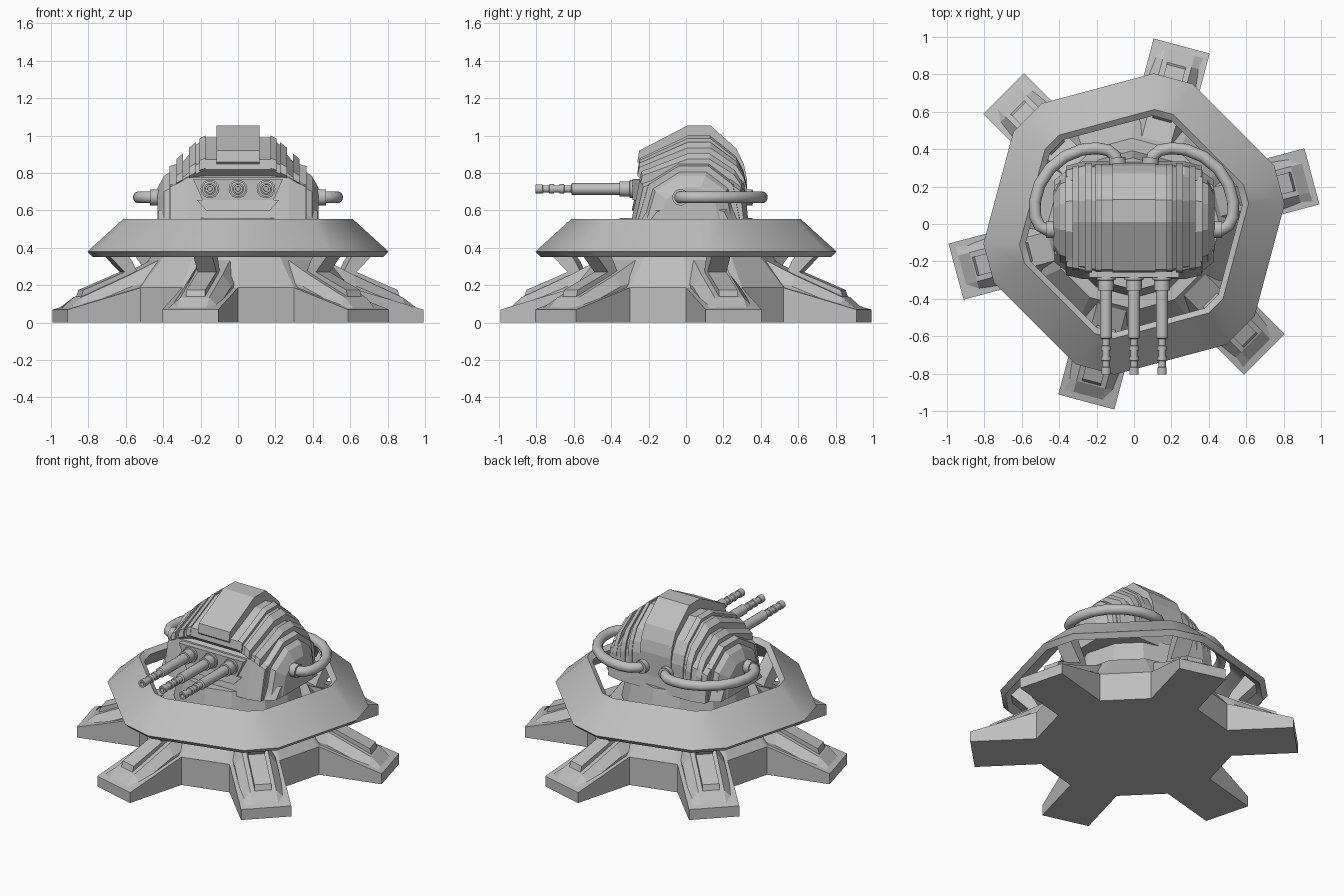
import bpy, bmesh, math
from mathutils import Vector

if "Cube" in bpy.data.objects:
    bpy.data.objects.remove(bpy.data.objects["Cube"])

grey = bpy.data.materials.new("plain grey")
grey.diffuse_color = (0.52, 0.52, 0.52, 1)
grey.use_nodes = True
grey.node_tree.nodes["Principled BSDF"].inputs["Base Color"].default_value = grey.diffuse_color


def finish(name, bm, smooth=None):
    bmesh.ops.recalc_face_normals(bm, faces=bm.faces[:])
    me = bpy.data.meshes.new(name)
    bm.to_mesh(me)
    bm.free()
    me.materials.append(grey)
    ob = bpy.data.objects.new(name, me)
    bpy.context.collection.objects.link(ob)
    if smooth:
        bpy.ops.object.select_all(action='DESELECT')
        ob.select_set(True)
        bpy.context.view_layer.objects.active = ob
        bpy.ops.object.shade_smooth_by_angle(angle=math.radians(smooth))
    return ob


def loft(name, sections, loop=False, smooth=None):
    """Skin equal-length closed sections; cap the ends unless looped."""
    bm = bmesh.new()
    rows = [[bm.verts.new(p) for p in s] for s in sections]
    n = len(rows[0])
    pairs = list(zip(rows, rows[1:])) + ([(rows[-1], rows[0])] if loop else [])
    for a, b in pairs:
        for i in range(n):
            j = (i + 1) % n
            bm.faces.new((a[i], a[j], b[j], b[i]))
    if not loop:
        bm.faces.new(rows[0])
        bm.faces.new(rows[-1])
    return finish(name, bm, smooth)


def tube(name, path, sides=14):
    """Round tube along (point, radius) pairs."""
    pts = [Vector(p) for p, r in path]
    secs = []
    for i, (p, r) in enumerate(path):
        a, b = max(i - 1, 0), min(i + 1, len(pts) - 1)
        t = (pts[b] - pts[a]).normalized()
        u = t.cross(Vector((0, 0, 1))).normalized()
        v = u.cross(t)
        secs.append([pts[i] + r * (math.cos(k * math.tau / sides) * u + math.sin(k * math.tau / sides) * v)
                     for k in range(sides)])
    return loft(name, secs, smooth=40)


LEGS = [math.radians(15 + 60 * k) for k in range(6)]


def polar(r, w, z, a):
    """Point at distance r along a leg direction, w to its side."""
    return (r * math.cos(a) - w * math.sin(a), r * math.sin(a) + w * math.cos(a), z)


def twelve(d, w, z):
    """Hexagon with its corners cut off, a cut facing each leg."""
    return [polar(d, s * w, z, a) for a in LEGS for s in (-1, 1)]


# hub: straight wall, then a sloping cone, then the turret neck
loft("hub", [twelve(.58, .155, 0), twelve(.58, .155, .187), twelve(.44, .13, .36)])
loft("turret_neck", [twelve(.38, .11, .34), twelve(.34, .10, .56)])

# sloping armour ring
loft("armour_ring", [twelve(.805, .107, .38), twelve(.62, .052, .555),
                     twelve(.585, .052, .53), twelve(.775, .104, .35)], loop=True, smooth=31)

# six legs
for a in LEGS:
    def bar(name, prof, half):
        loft(name, [[polar(r, -half, z, a) for r, z in prof], [polar(r, half, z, a) for r, z in prof]])

    bar("leg_foot", [(.3, 0), (.985, 0), (.985, .07), (.58, .187), (.3, .187)], .155)
    # raised rib with sloping sides
    spine = [(.955, .078, .076), (.89, .085, .135), (.62, .195, .255), (.44, .24, .345)]
    loft("leg_rib", [[polar(r, -.13, zb - .03, a), polar(r, -.13, zb, a), polar(r, -.08, zt, a),
                      polar(r, .08, zt, a), polar(r, .13, zb, a), polar(r, .13, zb - .03, a)]
                     for r, zb, zt in spine])
    bar("leg_top_bar", [(.89, .11), (.87, .175), (.62, .28), (.58, .28), (.58, .24)], .052)
    bar("ring_strut", [(.56, .25), (.63, .26), (.745, .375), (.68, .44), (.60, .33)], .052)

# turret: side profile scaled to make layered slices
SIDE = [(-.2, .53), (-.19, .79), (-.26, .86), (-.25, .92), (.01, 1.055), (.13, 1.055),
        (.27, .93), (.31, .845), (.325, .77), (.325, .53)]


def cut(x, top, sy):
    k = (top - .53) / .525
    return [(x, .03 + (y - .03) * sy, .53 + (z - .53) * k) for y, z in SIDE]


loft("turret_centre", [cut(x, 1.055, 1) for x in (-.115, .115)])
loft("turret_shoulders", [cut(-.25, .93, .95), cut(-.175, .99, .98), cut(.175, .99, .98), cut(.25, .93, .95)])

LOW = [(-.295, .53), (-.245, .775), (-.18, .80), (.25, .80), (.31, .75), (.335, .53)]
loft("turret_chassis", [[(x, y * k, .53 + (z - .53) * h) for y, z in LOW]
                        for x, k, h in ((-.36, .93, .8), (-.27, 1, 1), (.27, 1, 1), (.36, .93, .8))])

POD = [(-.26, .53), (-.20, .74), (-.04, .84), (.12, .84), (.25, .74), (.29, .53)]


def pod(x, k, h):
    return [(x, .02 + (y - .02) * k, .53 + (z - .53) * h) for y, z in POD]


hose_path = [(.41, -.03), (.47, -.03), (.505, -.01), (.528, .04), (.53, .12), (.505, .21), (.45, .295),
             (.37, .36), (.28, .397), (.2, .405), (.14, .395), (.1, .365), (.085, .30)]
for s, side in ((1, "right"), (-1, "left")):
    # stepped ridges
    loft(side + "_inner_ridge", [cut(s * .175, 1.0, .99), cut(s * .205, .985, .99)])
    loft(side + "_middle_ridge", [cut(s * .225, .965, 1), cut(s * .262, .935, 1)])
    loft(side + "_outer_slice", [cut(s * .25, .91, .93), cut(s * .325, .83, .9)])
    loft(side + "_outer_ridge", [cut(s * .295, .905, .96), cut(s * .328, .875, .94)])
    # side pod with framed plate
    loft(side + "_pod_frame", [pod(s * .32, 1.04, 1.03), pod(s * .365, 1, .99)])
    loft(side + "_pod", [pod(s * .36, .9, .9), pod(s * .395, .84, .82), pod(s * .43, .58, .62)])
    loft(side + "_pod_skirt", [pod(s * .36, .98, .45), pod(s * .425, .80, .3)])
    # hose with sockets
    tube(side + "_hose", [((s * x, y, .67), .032) for x, y in hose_path])
    tube(side + "_hose_side_socket", [((s * .38, -.03, .67), .044), ((s * .47, -.03, .67), .044)])
    tube(side + "_hose_back_socket", [((s * .085, .29, .67), .044), ((s * .09, .355, .67), .044)])

# gun mount plates on the sloping front
loft("gun_mount", [[(-.19, y, .655), (.19, y, .655), (.24, y - .0, .767), (-.24, y, .767)]
                   for y in (-.285, -.2)])
loft("lower_front_plate", [[(-.17, -.29 + d, .60), (.17, -.29 + d, .60), (.22, -.278 + d, .655), (-.22, -.278 + d, .655)]
                           for d in (0, .05)])

# three stepped barrels
steps = [(-.25, .05), (-.30, .05), (-.301, .042), (-.355, .042), (-.356, .032), (-.61, .032),
         (-.615, .02), (-.65, .02), (-.652, .026), (-.675, .026), (-.677, .02), (-.705, .02),
         (-.707, .026), (-.73, .026), (-.732, .02), (-.765, .02), (-.767, .025), (-.805, .025),
         (-.805, .013), (-.77, .012)]
for i, x in enumerate((-.15, 0, .15)):
    bm = bmesh.new()
    n = 14
    rows = [[bm.verts.new((x + r * math.cos(k * math.tau / n), y, .715 + r * math.sin(k * math.tau / n)))
             for k in range(n)] for y, r in steps]
    for a, b in zip(rows, rows[1:]):
        for k in range(n):
            bm.faces.new((a[k], a[(k + 1) % n], b[(k + 1) % n], b[k]))
    bm.faces.new(rows[0])
    bm.faces.new(rows[-1])
    finish("gun_barrel_%d" % (i + 1), bm, 40)
